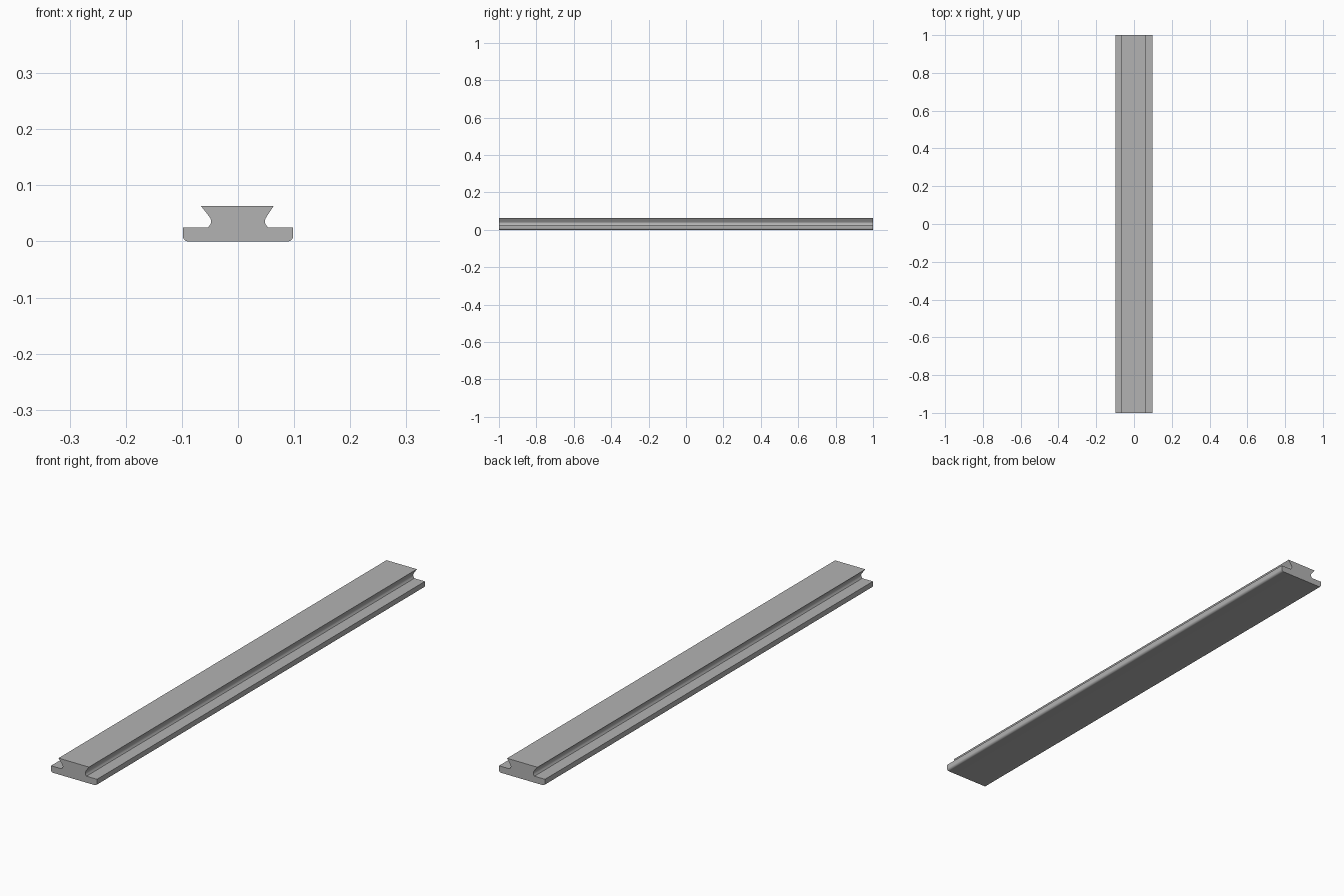
import bpy
import bmesh
from math import sin, cos, pi

cube = bpy.data.objects.get("Cube")
if cube:
    bpy.data.objects.remove(cube, do_unlink=True)

HALF_LENGTH = 1.0
BASE, RADIUS = 0.098, 0.009

# Plain grey finish
grey = bpy.data.materials.new("grey")
grey.use_nodes = True
colour = (0.45, 0.45, 0.45, 1)
grey.diffuse_color = colour
grey.node_tree.nodes["Principled BSDF"].inputs["Base Color"].default_value = colour


def half_profile(top):
    """Cross-section of one side, from the underside up to the top edge."""
    pts = []
    # Rounded lower edge of the foot
    for i in range(7):
        a = pi / 2 * i / 6
        pts.append((BASE - RADIUS + RADIUS * sin(a), RADIUS - RADIUS * cos(a)))
    # Flat ledge, hollow neck, flared dovetail
    pts += [(BASE, 0.025), (0.053, 0.025), (0.051, 0.028), (0.0485, 0.032),
            (0.0478, 0.036), (0.0487, 0.040), (0.051, 0.044), (top, 0.063)]
    return pts


# Dovetail rail: closed cross-section extruded along its length
right_side = half_profile(0.0635)
left_side = [(-x, z) for x, z in reversed(half_profile(0.066))]
bm = bmesh.new()
section = bm.faces.new([bm.verts.new((x, -HALF_LENGTH, z)) for x, z in right_side + left_side])
extruded = bmesh.ops.extrude_face_region(bm, geom=[section], use_keep_orig=True)
moved = [v for v in extruded["geom"] if isinstance(v, bmesh.types.BMVert)]
bmesh.ops.translate(bm, vec=(0, 2 * HALF_LENGTH, 0), verts=moved)
bmesh.ops.recalc_face_normals(bm, faces=bm.faces)

mesh = bpy.data.meshes.new("dovetail_rail")
bm.to_mesh(mesh)
bm.free()
mesh.materials.append(grey)
rail = bpy.data.objects.new("dovetail_rail", mesh)
bpy.context.collection.objects.link(rail)

# Smooth fillets, crisp corners
bpy.ops.object.select_all(action="DESELECT")
rail.select_set(True)
bpy.context.view_layer.objects.active = rail
bpy.ops.object.shade_smooth_by_angle(angle=pi / 6)
